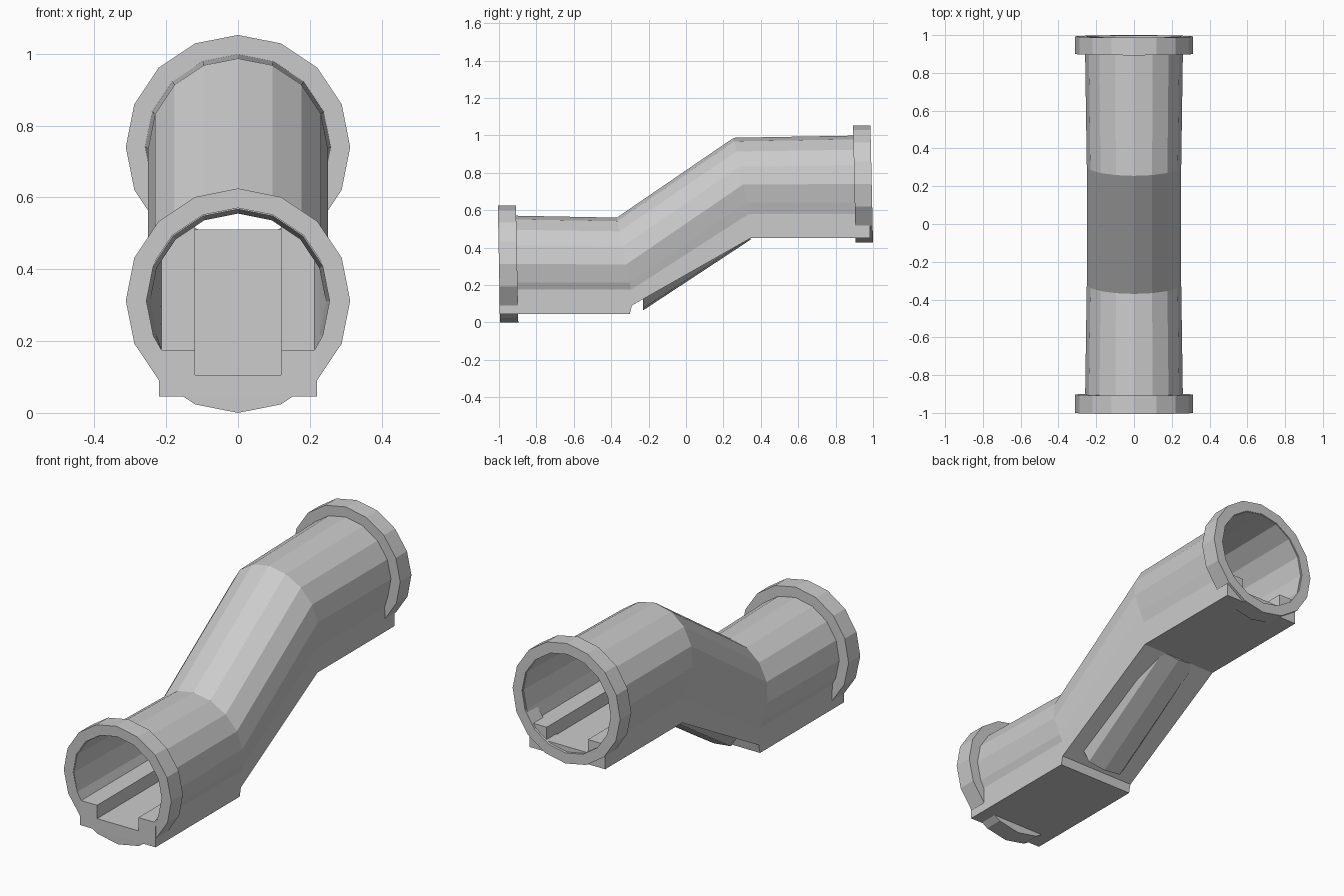
import bpy, bmesh
from math import sin, cos, pi

if "Cube" in bpy.data.objects:
    bpy.data.objects.remove(bpy.data.objects["Cube"])

STEP = pi / 8  # sixteen-sided pipe


def finish(name, bm):
    bmesh.ops.recalc_face_normals(bm, faces=bm.faces[:])
    mesh = bpy.data.meshes.new(name)
    bm.to_mesh(mesh)
    bm.free()
    obj = bpy.data.objects.new(name, mesh)
    bpy.context.collection.objects.link(obj)
    return obj


def skin(bm, loops):
    """Join matching closed loops with quads; return the two end loops of edges."""
    rows = [[bm.verts.new(p) for p in loop] for loop in loops]
    n = len(rows[0])
    for a, b in zip(rows, rows[1:]):
        for i in range(n):
            j = (i + 1) % n
            bm.faces.new((a[i], a[j], b[j], b[i]))
    return [[bm.edges.get((row[i], row[(i + 1) % n])) for i in range(n)]
            for row in (rows[0], rows[-1])]


def hollow(name, outer_loops, inner_loops):
    bm = bmesh.new()
    outer = skin(bm, outer_loops)
    inner = skin(bm, inner_loops)
    for a, b in zip(outer, inner):
        bmesh.ops.triangle_fill(bm, edges=a + b, use_beauty=True)
    return finish(name, bm)


def arc(r, first, last):
    return [(r * sin(i * STEP), r * cos(i * STEP)) for i in range(first, last + 1)]


# Pipe and track bed: y, centre z, radius, ledge, channel, underside, lean, underside lean
stations = [
    (-0.998, 0.312, 0.260, -0.137, -0.207, -0.267, 0.0, 0.0),
    (-0.32, 0.310, 0.250, -0.135, -0.205, -0.265, -0.2, -0.075),
    (-0.32, 0.310, 0.250, -0.135, -0.205, -0.220, -0.2, -0.136),
    (0.305, 0.737, 0.250, -0.157, -0.227, -0.287, -0.2, -0.14),
    (0.985, 0.740, 0.260, -0.160, -0.230, -0.290, 0.0, 0.0),
]
outer, inner = [], []
for y, z, r, ledge, chan, under, lean, under_lean in stations:
    pts = arc(r, -5, 5) + [(0.22, ledge)]
    loop = [(x, y + lean * d, z + d) for x, d in pts]
    loop += [(x, y + under_lean * under, z + under) for x in (0.22, -0.22)]
    loop.append((-0.22, y + lean * ledge, z + ledge))
    outer.append(loop)
    pts = arc(r - 0.005, -5, 5) + [(0.213, ledge), (0.12, ledge), (0.12, chan),
                                   (-0.12, chan), (-0.12, ledge), (-0.213, ledge)]
    inner.append([(x, y + lean * d, z + d) for x, d in pts])

# The doubled joint station only steps the underside, so merge the rest
pipe = hollow("pipe_with_track_bed", outer, inner)
bm = bmesh.new()
bm.from_mesh(pipe.data)
bmesh.ops.remove_doubles(bm, verts=bm.verts[:], dist=0.0005)
bmesh.ops.recalc_face_normals(bm, faces=bm.faces[:])
bm.to_mesh(pipe.data)
bm.free()


# End collars
def collar(name, y0, y1, zc, lean):
    def ring(y, r):
        return [(x, y + lean * d, zc + d) for x, d in arc(r, 0, 15)]
    hollow(name, [ring(y, 0.3125) for y in (y0, y1)],
           [ring(y, 0.258) for y in (y0, y1)])


collar("front_collar", -1.0, -0.903, 0.3125, -0.02)
collar("back_collar", 0.9, 0.993, 0.74, -0.022)

# Faceted bulge under the sloped middle
bm = bmesh.new()
bulge = []
for y, side, low, apex in ((-0.23, 0.135, 0.075, 0.064), (0.345, 0.47, 0.452, 0.442)):
    bulge.append([(-0.14, y, side), (-0.1, y, low), (0, y, apex),
                  (0.1, y, low), (0.14, y, side)])
for edges in skin(bm, bulge):
    bmesh.ops.contextual_create(bm, geom=edges)
finish("underside_bulge", bm)
